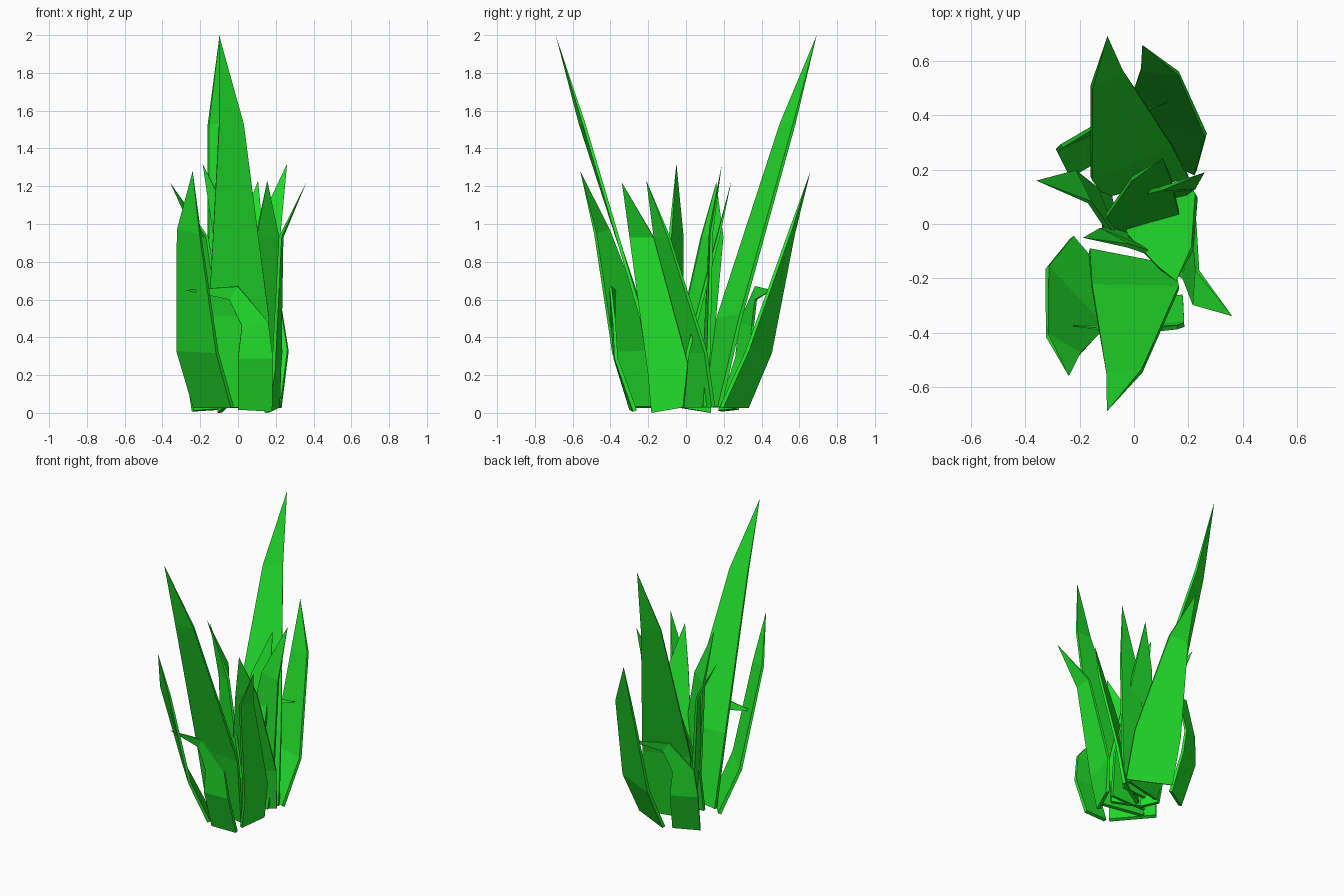
import bpy, bmesh
from math import radians
from mathutils import Vector, Matrix

if "Cube" in bpy.data.objects:
    bpy.data.objects.remove(bpy.data.objects["Cube"])

green = bpy.data.materials.new("leaf_green")
green.diffuse_color = (0.017, 0.78, 0.026, 1)
green.use_nodes = True
green.node_tree.nodes["Principled BSDF"].inputs["Base Color"].default_value = green.diffuse_color


def blade(name, rows, tip, move=Matrix(), half=0.011):
    """Thin flat-sided leaf: each row is a (left, right) edge pair, ending in a point."""
    rows = [(Vector(a), Vector(b)) for a, b in rows]
    tip = Vector(tip)
    mids = [(a + b) / 2 for a, b in rows] + [tip]
    bm = bmesh.new()
    rings = []
    for i, (a, b) in enumerate(rows):
        along = mids[i + 1] - mids[max(i - 1, 0)]
        n = (b - a).cross(along).normalized() * half * (1 - 0.15 * i)
        rings.append([bm.verts.new(move @ p) for p in (a + n, b + n, b - n, a - n)])
    end = bm.verts.new(move @ tip)
    bm.faces.new(rings[0])
    for lo, hi in zip(rings, rings[1:]):
        for k in range(4):
            j = (k + 1) % 4
            bm.faces.new((lo[k], lo[j], hi[j], hi[k]))
    for k in range(4):
        bm.faces.new((rings[-1][k], rings[-1][(k + 1) % 4], end))
    bmesh.ops.recalc_face_normals(bm, faces=bm.faces)
    # keep the base on or above the ground
    for v in bm.verts:
        v.co.z = max(v.co.z, 0)
    me = bpy.data.meshes.new(name)
    bm.to_mesh(me)
    bm.free()
    me.materials.append(green)
    bpy.context.collection.objects.link(bpy.data.objects.new(name, me))


def pair(name, angle, shift, rows, tip):
    """A leaf and its turned copy on the other side of the clump."""
    blade(name + "_a", rows, tip)
    turn = Matrix.Translation((*shift, 0)) @ Matrix.Rotation(radians(angle), 4, 'Z')
    blade(name + "_b", rows, tip, turn)


# Outer leaves: tall, broad and folded over
pair("tall_leaf", 203.7, (0.088, 0.02), [
    ((-.165, -.10, .03), (.145, -.16, .03)),
    ((-.155, -.23, .52), (.165, -.235, .50)),
    ((-.10, -.56, 1.53), (.03, -.54, 1.53))], (-.10, -.69, 2.0))

pair("broad_leaf", 203.7, (0.036, 0.05), [
    ((-.23, -.05, .03), (-.03, -.285, .03)),
    ((-.32, -.16, .33), (-.11, -.385, .32)),
    ((-.32, -.41, .97), (-.20, -.48, .95))], (-.24, -.56, 1.28))

pair("folded_leaf", 203.7, (0.034, 0.004), [
    ((0, -.29, .02), (.18, -.27, .01)),
    ((0, -.375, .29), (.185, -.37, .29)),
    ((.02, -.39, .46), (.16, -.38, .48)),
    ((-.045, -.38, .60), (0, -.40, .67))], (-.28, -.37, .65))

# Inner leaves
inner = (149.5, (0.133, -0.019))
pair("flared_leaf", *inner, [
    ((-.096, .13, .0), (-.065, -.045, .03)),
    ((-.14, .13, .22), (-.06, -.07, .26)),
    ((-.22, .195, .93), (-.163, .08, .93))], (-.36, .16, 1.22))

pair("upright_leaf", *inner, [
    ((-.02, .08, .03), (.17, .10, .03)),
    ((-.04, .10, .32), (.20, .12, .32)),
    ((.10, .13, .98), (.225, .135, .95))], (.26, .19, 1.32))

pair("leaning_leaf", *inner, [
    ((-.03, 0, .03), (.205, .145, .03)),
    ((-.02, -.045, .32), (.23, .105, .32)),
    ((.095, -.165, .93), (.215, -.09, .93))], (.155, -.21, 1.23))
